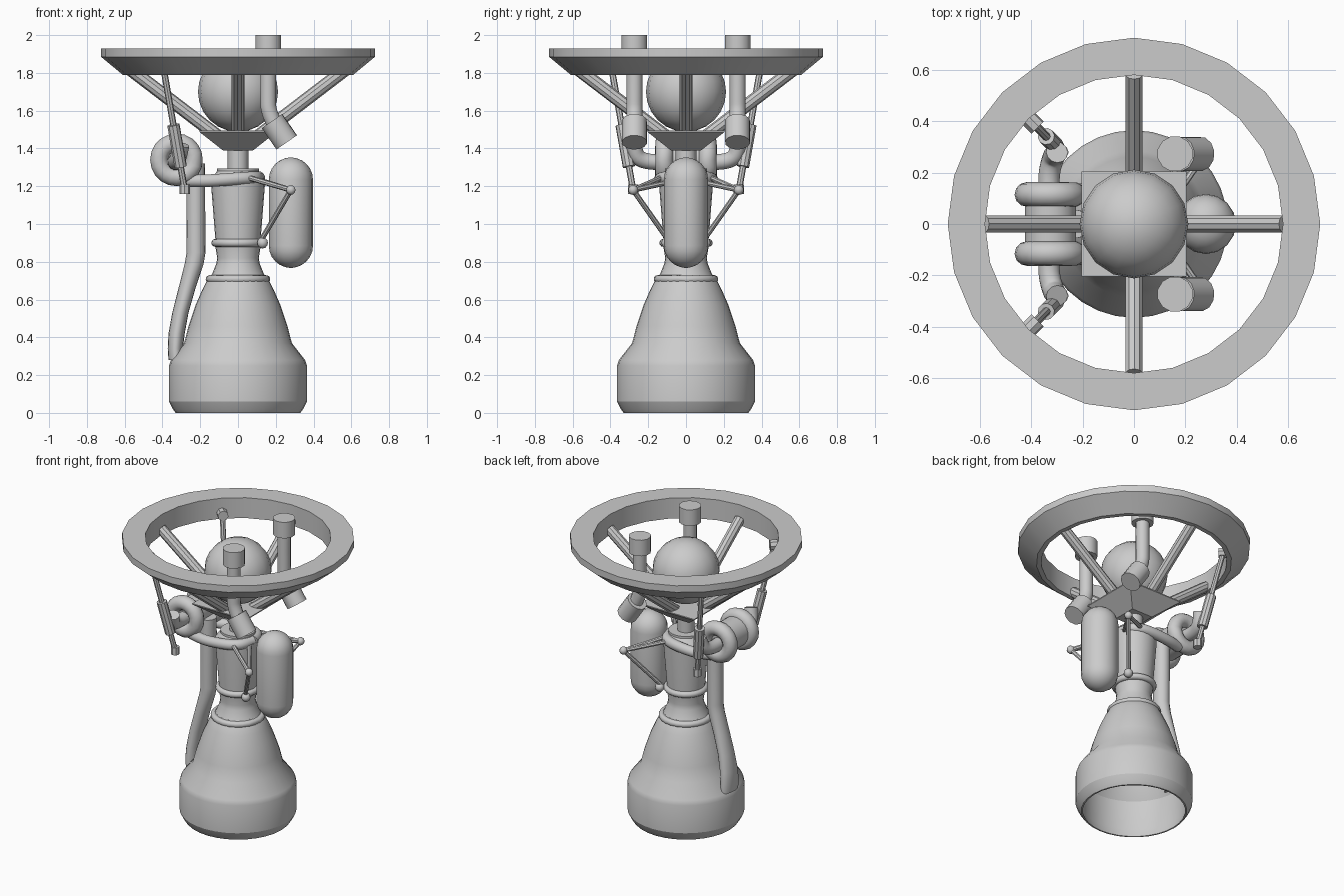
import bpy, bmesh, math
from mathutils import Vector, Matrix

if "Cube" in bpy.data.objects:
    bpy.data.objects.remove(bpy.data.objects["Cube"])

metal = bpy.data.materials.new("grey_metal")
metal.diffuse_color = (0.6, 0.6, 0.6, 1)
metal.use_nodes = True
metal.node_tree.nodes["Principled BSDF"].inputs["Base Color"].default_value = metal.diffuse_color


def finish(name, bm, angle=35):
    """Turn a bmesh into a named, shaded object."""
    bmesh.ops.recalc_face_normals(bm, faces=bm.faces)
    mesh = bpy.data.meshes.new(name)
    bm.to_mesh(mesh)
    bm.free()
    ob = bpy.data.objects.new(name, mesh)
    bpy.context.collection.objects.link(ob)
    mesh.materials.append(metal)
    bpy.ops.object.select_all(action='DESELECT')
    ob.select_set(True)
    bpy.context.view_layer.objects.active = ob
    bpy.ops.object.shade_smooth_by_angle(angle=math.radians(angle))
    return ob


def skin(name, rings, closed=False, angle=35):
    """Bridge a list of point rings; cap the ends unless closed."""
    bm = bmesh.new()
    loops = [[bm.verts.new(p) for p in ring] for ring in rings]
    n = len(loops[0])
    pairs = list(zip(loops, loops[1:])) + ([(loops[-1], loops[0])] if closed else [])
    for a, b in pairs:
        for i in range(n):
            j = (i + 1) % n
            bm.faces.new((a[i], a[j], b[j], b[i]))
    if not closed:
        bm.faces.new(loops[0])
        bm.faces.new(loops[-1])
    return finish(name, bm, angle)


def lathe(name, profile, sides=32, closed=False, center=(0, 0), angle=35):
    """Revolve (radius, z) points about a vertical axis."""
    turn = [2 * math.pi * i / sides for i in range(sides)]
    return skin(name, [[(center[0] + r * math.cos(t), center[1] + r * math.sin(t), z)
                        for t in turn] for r, z in profile], closed, angle)


def tube(name, pts, radius, sides=12, closed=False):
    """Sweep a circle along a path; radius may be one value or one per point."""
    pts = [Vector(p) for p in pts]
    radii = radius if isinstance(radius, list) else [radius] * len(pts)
    last, rings, u = len(pts) - 1, [], None
    for i, p in enumerate(pts):
        if closed:
            d = pts[(i + 1) % len(pts)] - pts[i - 1]
        else:
            d = Vector()
            if i > 0:
                d += (p - pts[i - 1]).normalized()
            if i < last:
                d += (pts[i + 1] - p).normalized()
        d.normalize()
        if u is None:
            u = d.orthogonal()
        u = (u - d * u.dot(d)).normalized()
        v = d.cross(u)
        rings.append([p + radii[i] * (u * math.cos(a) + v * math.sin(a))
                      for a in (2 * math.pi * k / sides for k in range(sides))])
    return skin(name, rings, closed)


def ball(name, loc, r, u=10, v=6):
    bm = bmesh.new()
    bmesh.ops.create_uvsphere(bm, u_segments=u, v_segments=v, radius=r,
                              matrix=Matrix.Translation(loc))
    return finish(name, bm, 60)


def smooth_path(pts, steps=4):
    """Catmull-Rom resampling for bent pipes."""
    p = [Vector(q) for q in pts]
    p = [2 * p[0] - p[1]] + p + [2 * p[-1] - p[-2]]
    out = []
    for i in range(1, len(p) - 2):
        a, b, c, d = p[i - 1:i + 3]
        for s in range(steps):
            t = s / steps
            out.append(0.5 * (2 * b + (c - a) * t + (2 * a - 5 * b + 4 * c - d) * t * t
                              + (3 * b - a - 3 * c + d) * t ** 3))
    return out + [p[-2]]


# Thrust ring
lathe("thrust_ring", [(0.58, 1.79), (0.61, 1.79), (0.725, 1.885), (0.725, 1.93), (0.58, 1.93)],
      24, closed=True, angle=20)

# Nozzle bell, hollow underneath
lathe("nozzle", [(0.33, 0.0), (0.345, 0.02), (0.365, 0.06), (0.365, 0.25), (0.355, 0.28), (0.285, 0.37),
                 (0.262, 0.46), (0.225, 0.57), (0.19, 0.65), (0.165, 0.70), (0.14, 0.73),
                 (0.13, 0.73), (0.15, 0.69), (0.21, 0.57), (0.27, 0.37), (0.335, 0.26),
                 (0.335, 0.06), (0.32, 0.0)], 32, closed=True, angle=25)

# Throat and combustion chamber
lathe("chamber", [(0.15, 0.71), (0.135, 0.74), (0.115, 0.79), (0.11, 0.82), (0.118, 0.87), (0.12, 0.92),
                  (0.142, 1.20), (0.142, 1.24), (0.11, 1.28), (0.11, 1.295), (0.05, 1.295)], 24)


def hoop(name, center, major, minor, axis='Z', n=24):
    pts = []
    for i in range(n):
        a = 2 * math.pi * i / n
        c, s = major * math.cos(a), major * math.sin(a)
        pts.append(Vector(center) + Vector((c, s, 0) if axis == 'Z' else (c, 0, s)))
    tube(name, pts, minor, 12, closed=True)


hoop("throat_hoop", (0, 0, 0.708), 0.15, 0.021)
hoop("chamber_hoop", (0, 0, 0.90), 0.12, 0.021)

# Gimbal column, mount block, sphere and spokes
tube("gimbal_column", [(0, 0, 1.28), (0, 0, 1.42)], 0.055, 16)
skin("mount_block", [[(sx * h, sy * h, z) for sx, sy in ((1, 1), (-1, 1), (-1, -1), (1, -1))]
                     for h, z in ((0.08, 1.39), (0.205, 1.488), (0.205, 1.495))])
ball("pressure_sphere", (0, 0, 1.70), 0.212, 16, 12)
for k in range(4):
    dx, dy = ((1, 0), (0, 1), (-1, 0), (0, -1))[k]
    tube("spoke", [(dx * 0.1, dy * 0.1, 1.46), (dx * 0.585, dy * 0.585, 1.83)], 0.035, 10)

# Side tank
cap = [i * math.pi / 12 for i in range(6)]
low = [(0.117 * math.sin(a), 0.885 - 0.117 * math.cos(a)) for a in cap[1:]]
top = [(r, 2.12 - z) for r, z in reversed(low)]
lathe("side_tank", [(0.008, 0.768)] + low + [(0.117, 0.885), (0.117, 1.235)] + top + [(0.008, 1.352)],
      16, center=(0.28, 0), angle=60)

# Exhaust duct, flattening where it meets the nozzle
duct = [(-0.225, 1.32, 0.05, 0.055), (-0.222, 0.85, 0.05, 0.055), (-0.232, 0.79, 0.05, 0.055),
        (-0.27, 0.66, 0.045, 0.06), (-0.305, 0.53, 0.043, 0.066), (-0.325, 0.42, 0.043, 0.075),
        (-0.332, 0.34, 0.04, 0.082), (-0.328, 0.28, 0.04, 0.082)]
skin("exhaust_duct", [[(cx + rx * math.cos(a), ry * math.sin(a), z)
                       for a in (math.pi * k / 8 for k in range(16))] for cx, z, rx, ry in duct], angle=60)

# Turbopump core
tube("pump_core", [(-0.325, -0.12, 1.34), (-0.325, 0.12, 1.34)], 0.10, 20)

# Mirrored parts on both sides of the y axis
for s in (-1, 1):
    # Pump volute with its bent inlet
    hoop("pump_volute", (-0.325, s * 0.115, 1.34), 0.092, 0.048, 'Y', 20)
    tube("pump_inlet", smooth_path([(-0.33, s * 0.08, 1.33), (-0.33, s * 0.19, 1.33),
                                    (-0.315, s * 0.255, 1.355), (-0.30, s * 0.28, 1.42)]), 0.043)
    # Feed pipe wrapping round the chamber
    tube("feed_pipe", smooth_path([(-0.27, s * 0.11, 1.23), (-0.15, s * 0.135, 1.23),
                                   (0, s * 0.13, 1.24), (0.08, s * 0.09, 1.245),
                                   (0.11, 0, 1.245)]), 0.034)
    # Propellant inlet: cap, pipe and angled coupling
    y = s * 0.273
    tube("inlet_cap", [(0.16, y, 1.89), (0.16, y, 2.0)], 0.07, 12)
    tube("inlet_pipe", smooth_path([(0.16, y, 1.9), (0.16, y, 1.68), (0.165, y, 1.60),
                                    (0.20, y, 1.51)]), 0.043)
    tube("inlet_coupling", [(0.18, y, 1.545), (0.258, y, 1.432)], 0.067, 12)
    # Steering actuator
    a, b = Vector((-0.282, s * 0.28, 1.18)), Vector((-0.395, s * 0.395, 1.83))
    tube("actuator_rod", [a, b], 0.017, 8)
    tube("actuator_body", [a.lerp(b, 0.19), a.lerp(b, 0.53)], 0.033, 10)
    tube("actuator_foot", [a - Vector((0, 0, 0.022)), a + Vector((0, 0, 0.028))], 0.028, 8)
    tube("actuator_head", [b + Vector((0.02, -s * 0.02, 0)), b - Vector((0.025, -s * 0.025, 0))], 0.034, 8)
    # Actuator bracket struts
    joint = Vector((0.28, s * 0.28, 1.18))
    ball("bracket_joint", joint, 0.026)
    for end in ((0.04, s * 0.12, 1.25), (0.12, s * 0.05, 1.23), (0.12, s * 0.09, 0.91)):
        tube("bracket_strut", [joint, end], 0.014, 8)
    ball("strut_foot", (0.13, s * 0.1, 0.90), 0.03)
